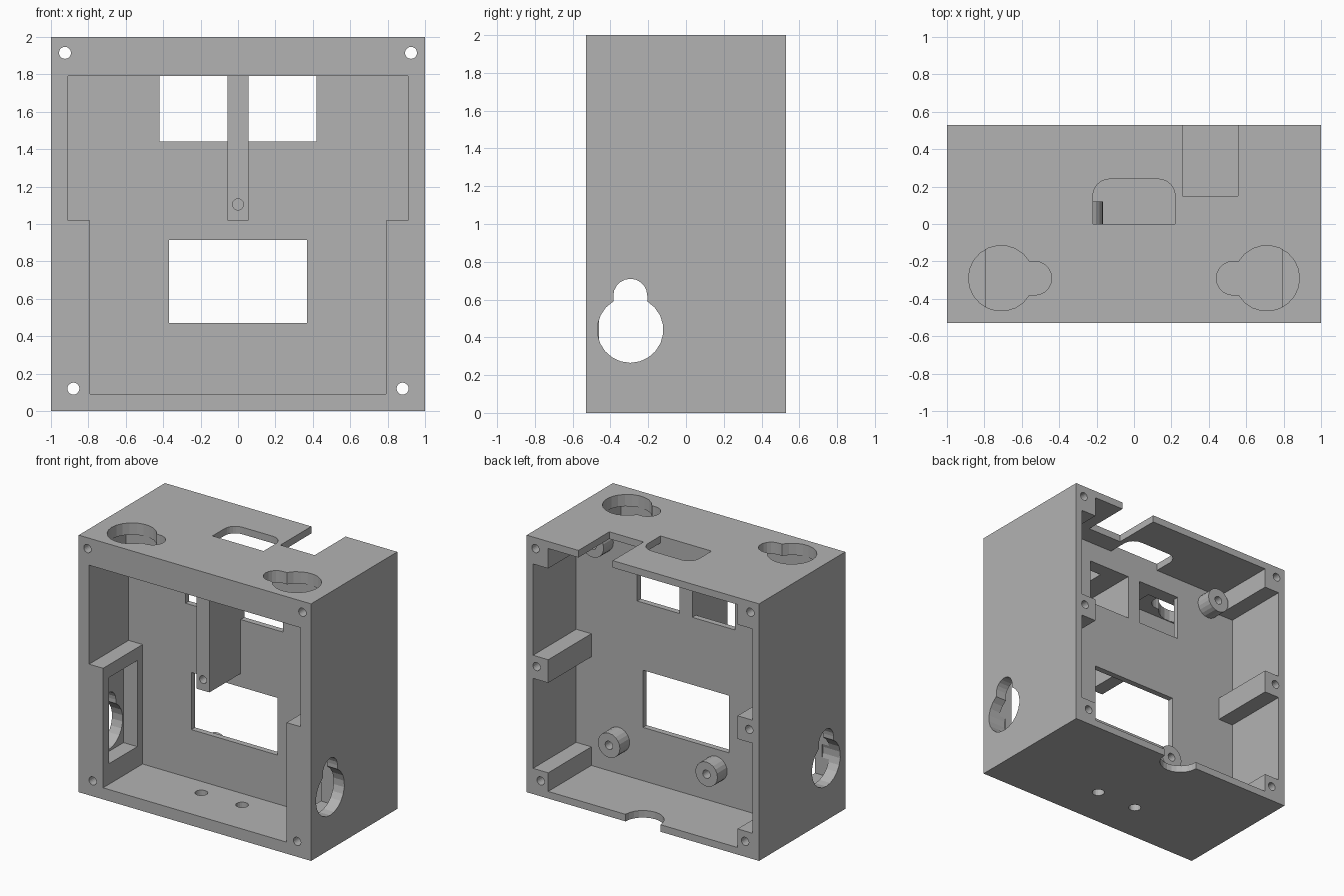
import bpy
from math import sin, cos, pi, asin
from mathutils import Vector

cube = bpy.data.objects.get("Cube")
if cube:
    bpy.data.objects.remove(cube, do_unlink=True)

grey = bpy.data.materials.new("plain grey")
grey.use_nodes = True
GREY = (0.45, 0.45, 0.45, 1)
grey.diffuse_color = GREY
grey.node_tree.nodes["Principled BSDF"].inputs["Base Color"].default_value = GREY


def prism(name, outline, axis, lo, hi):
    """Extrude a 2D outline along an axis; outline holds the other two coordinates in order."""
    def place(p, t):
        c = list(p)
        c.insert("xyz".index(axis), t)
        return Vector(c)
    n = len(outline)
    verts = [place(p, t) for t in (lo, hi) for p in outline]
    faces = [tuple(range(n)), tuple(range(n, 2 * n))]
    faces += [(i, (i + 1) % n, n + (i + 1) % n, n + i) for i in range(n)]
    mesh = bpy.data.meshes.new(name)
    mesh.from_pydata(verts, [], faces)
    import bmesh
    bm = bmesh.new()
    bm.from_mesh(mesh)
    bmesh.ops.recalc_face_normals(bm, faces=bm.faces)
    bm.to_mesh(mesh)
    bm.free()
    mesh.materials.append(grey)
    obj = bpy.data.objects.new(name, mesh)
    bpy.context.collection.objects.link(obj)
    return obj


def box(name, x, y, z):
    return prism(name, [(x[0], y[0]), (x[1], y[0]), (x[1], y[1]), (x[0], y[1])], "z", *z)


def arc(cx, cy, r, start, end, n):
    return [(cx + r * cos(start + (end - start) * i / n),
             cy + r * sin(start + (end - start) * i / n)) for i in range(n + 1)]


def rod(name, centre, r, axis, lo, hi, n=20):
    return prism(name, arc(*centre, r, 0, 2 * pi, n)[:-1], axis, lo, hi)


def keyhole(length=0.18, r=0.175, slot=0.09):
    """Round opening at the origin with a narrower slot toward +u."""
    a = asin(slot / r)
    return arc(0, 0, r, a, 2 * pi - a, 18) + arc(length, 0, slot, -pi / 2, pi / 2, 10)


def combine(parts, operation):
    """Boolean each helper part into the enclosure and remove the helper."""
    for part in parts:
        part.hide_render = True
        mod = body.modifiers.new("step", "BOOLEAN")
        mod.operation, mod.solver, mod.object = operation, "EXACT", part
        evaluated = body.evaluated_get(bpy.context.evaluated_depsgraph_get())
        mesh = bpy.data.meshes.new_from_object(evaluated)
        body.modifiers.clear()
        body.data = mesh
        bpy.data.objects.remove(part, do_unlink=True)


D = 0.53            # half depth
WALL = 0.055        # rear wall thickness
PANEL = -0.045      # front of the dividing panel
SIDES = (-1, 1)

body = box("enclosure", (-1, 1), (-D, D), (0, 2))

# Front and rear cavities, leaving the dividing panel
front = [(-0.79, 0.09), (0.79, 0.09), (0.79, 1.02), (0.91, 1.02),
         (0.91, 1.79), (-0.91, 1.79), (-0.91, 1.02), (-0.79, 1.02)]
combine([
    prism("front_cavity", front, "y", -0.7, PANEL),
    box("rear_cavity", (WALL - 1, 1 - WALL), (0, 0.7), (WALL, 2 - WALL)),
    box("upper_window", (-0.42, 0.42), (-0.1, 0.05), (1.44, 1.79)),
    box("lower_window", (-0.37, 0.37), (-0.1, 0.05), (0.47, 0.915)),
], "DIFFERENCE")

# Centre post, rear screw posts and circuit board standoffs
posts = [box("centre_post", (-0.055, 0.055), (-0.43, 0), (1.02, 1.85))]
for s in SIDES:
    for z in ((0.02, 0.2), (0.9, 1.08), (1.79, 1.98)):
        posts.append(box("screw_post", sorted((s * 0.815, s * 0.98)), (-0.02, D), z))
standoffs = [(0.58, 0.32), (-0.26, 0.32), (0.72, 1.84), (-0.71, 1.82)]
posts += [rod("standoff", c, 0.095, "y", -0.02, 0.12) for c in standoffs]
combine(posts, "UNION")

# Screw holes
holes = [rod("centre_post_hole", (0, 1.105), 0.03, "y", -0.6, -0.2)]
holes += [rod("standoff_hole", c, 0.032, "y", 0.01, 0.3) for c in standoffs]
for s in SIDES:
    holes.append(rod("top_screw_hole", (s * 0.925, 1.915), 0.032, "y", -0.7, 0.7))
    holes.append(rod("bottom_screw_hole", (s * 0.88, 0.12), 0.032, "y", -0.7, 0.7))
    holes.append(rod("middle_screw_hole", (s * 0.915, 1.0), 0.032, "y", 0.2, 0.7))
    holes.append(rod("floor_hole", (s * 0.175, -0.2), 0.045, "z", -0.1, 0.2))
combine(holes, "DIFFERENCE")

# Hanging keyholes with a recess behind each, on both sides and on top
cuts = []
for s in SIDES:
    side = [(-0.295 + v, 0.44 + u) for u, v in keyhole()]
    top = [(s * (0.71 - u), -0.29 + v) for u, v in keyhole()]
    cuts.append(box("side_recess", sorted((s * 0.7, s * 0.908)), (-0.46, -0.11), (0.25, 0.92)))
    cuts.append(prism("side_keyhole", side, "x", *sorted((s * 0.85, s * 1.1))))
    cuts.append(box("top_recess", sorted((s * 0.23, s * 0.888)), (-0.47, -0.11), (1.7, 1.908)))
    cuts.append(prism("top_keyhole", top, "z", 1.85, 2.1))

# Cable openings along the rear edges and the rounded connector slot
slot = [(-0.22, 0), (0.22, 0)] + arc(0.13, 0.15, 0.09, 0, pi / 2, 6) \
    + arc(-0.13, 0.15, 0.09, pi / 2, pi, 6)
cuts += [
    prism("connector_slot", slot, "z", 1.9, 2.1),
    box("plug_notch", (0.26, 0.555), (0.15, 0.7), (1.9, 2.1)),
    rod("cable_notch", (0, D), 0.15, "z", -0.1, 0.08, 24),
]
combine(cuts, "DIFFERENCE")
body.data.name = "enclosure"
